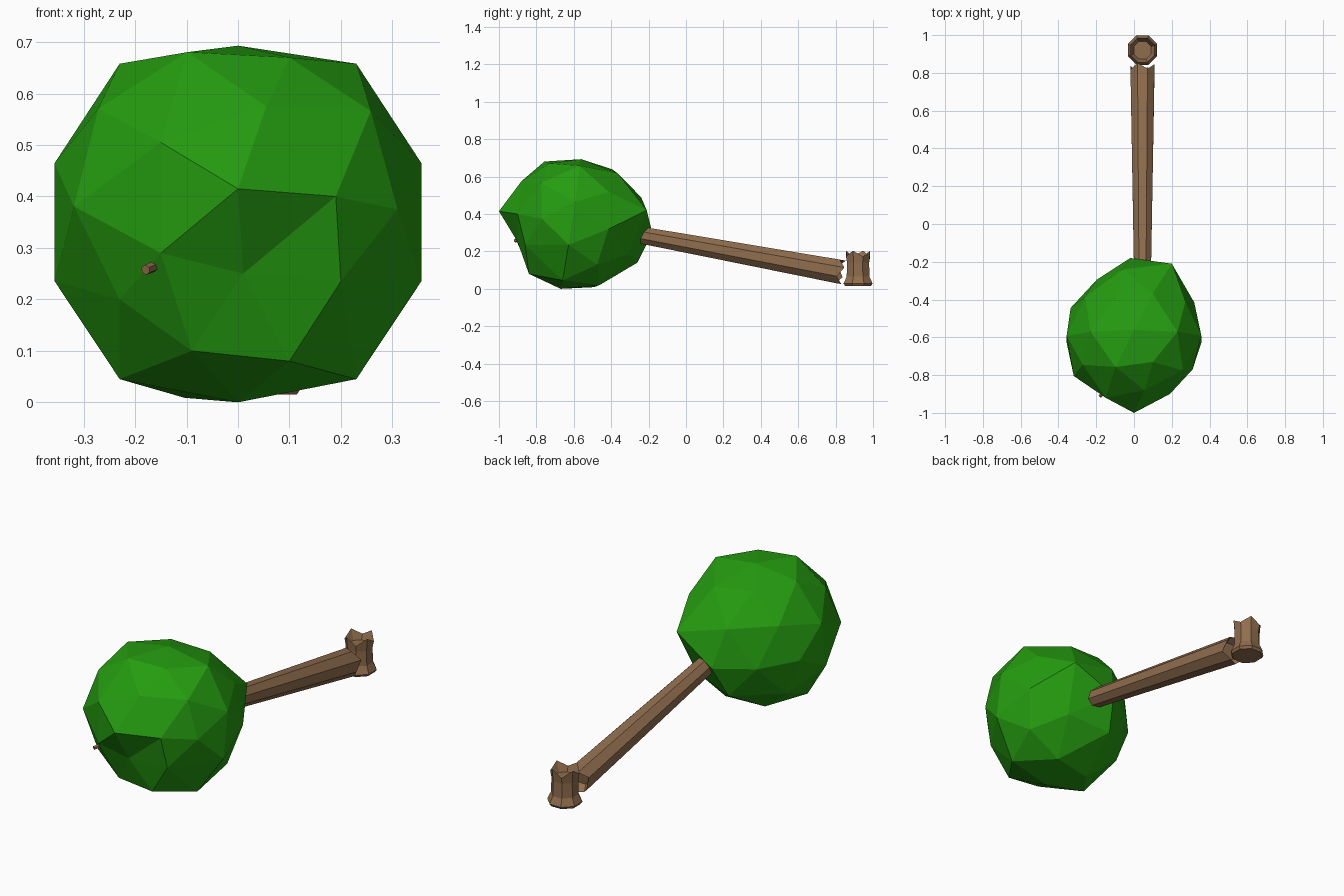
import bpy
import bmesh
from math import cos, sin, pi, radians
from mathutils import Vector, Matrix

cube = bpy.data.objects.get("Cube")
if cube:
    bpy.data.objects.remove(cube, do_unlink=True)


def make_material(name, color):
    mat = bpy.data.materials.new(name)
    mat.use_nodes = True
    mat.diffuse_color = color
    mat.node_tree.nodes["Principled BSDF"].inputs["Base Color"].default_value = color
    return mat


leaf_green = make_material("leaf green", (0.018, 0.33, 0.005, 1))
bark_brown = make_material("bark brown", (0.28, 0.155, 0.076, 1))


def finish(name, bm, mat):
    bmesh.ops.recalc_face_normals(bm, faces=bm.faces)
    mesh = bpy.data.meshes.new(name)
    bm.to_mesh(mesh)
    bm.free()
    mesh.materials.append(mat)
    obj = bpy.data.objects.new(name, mesh)
    bpy.context.collection.objects.link(obj)
    return obj


def tube(name, start, end, rings, sides=8):
    """Faceted tube; each ring is (distance along axis, radius, jag height)."""
    start, axis = Vector(start), Vector(end) - Vector(start)
    frame = Matrix.Translation(start) @ axis.to_track_quat("Z", "Y").to_matrix().to_4x4()
    bm = bmesh.new()
    loops = []
    for dist, radius, jag in rings:
        loop = []
        for i in range(sides):
            a = 2 * pi * (i + 0.5) / sides
            height = dist + (jag if i % 2 else -jag)
            loop.append(bm.verts.new(frame @ Vector((radius * cos(a), radius * sin(a), height))))
        loops.append(loop)
    for low, high in zip(loops, loops[1:]):
        for i in range(sides):
            j = (i + 1) % sides
            bm.faces.new((low[i], low[j], high[j], high[i]))
    bm.faces.new(loops[0])
    bm.faces.new(loops[-1])
    return finish(name, bm, bark_brown)


# Crown: tilted icosphere with some corners pushed in or pulled out
bm = bmesh.new()
bmesh.ops.create_icosphere(bm, subdivisions=2, radius=0.375)
tilt = Matrix.Translation((0, -0.61, 0.35)) @ Matrix.Rotation(radians(81), 4, "X")
bmesh.ops.transform(bm, matrix=tilt, verts=bm.verts)
corners = [
    (0, -1, .415), (.055, -.88, .575), (-.15, -.92, .505), (-.15, -.92, .29),
    (.01, -.9, .25), (.19, -.9, .4), (.31, -.77, .375), (.1, -.73, .67),
    (.1, -.84, .08), (-.09, -.84, .1), (.2, -.86, .235), (-.23, -.81, .2),
    (0, -.56, .693), (.23, -.57, .658), (-.23, -.57, .658), (0, -.67, 0),
    (.23, -.66, .045), (-.23, -.66, .045), (.2, -.21, .42), (-.06, -.24, .49),
    (-.06, -.26, .14), (-.02, -.18, .3),
]
rest = {v: v.co.copy() for v in bm.verts}
for corner in map(Vector, corners):
    nearest = min(rest, key=lambda v: (rest[v] - corner).length)
    nearest.co = corner
    del rest[nearest]
finish("crown", bm, leaf_green)

# Fallen trunk with a splintered, hollowed break
tube("trunk", (0.045, -0.3, 0.298), (0.045, 0.83, 0.09), [
    (0, 0.048, 0), (0.12, 0.05, 0), (0.6, 0.059, 0),
    (1.145, 0.069, 0.016), (1.1, 0.045, 0),
])

# Upright stump with a flared foot and splintered rim
tube("stump", (0.045, 0.92, 0), (0.045, 0.92, 1), [
    (0.015, 0.075, 0), (0.028, 0.084, 0), (0.065, 0.066, 0),
    (0.14, 0.064, 0), (0.188, 0.07, 0.016), (0.15, 0.05, 0),
])

# Small twig poking out of the crown
tube("twig", (-0.08, -0.75, 0.3), (-0.18, -0.915, 0.257), [
    (0, 0.014, 0), (0.197, 0.01, 0),
], sides=6)
